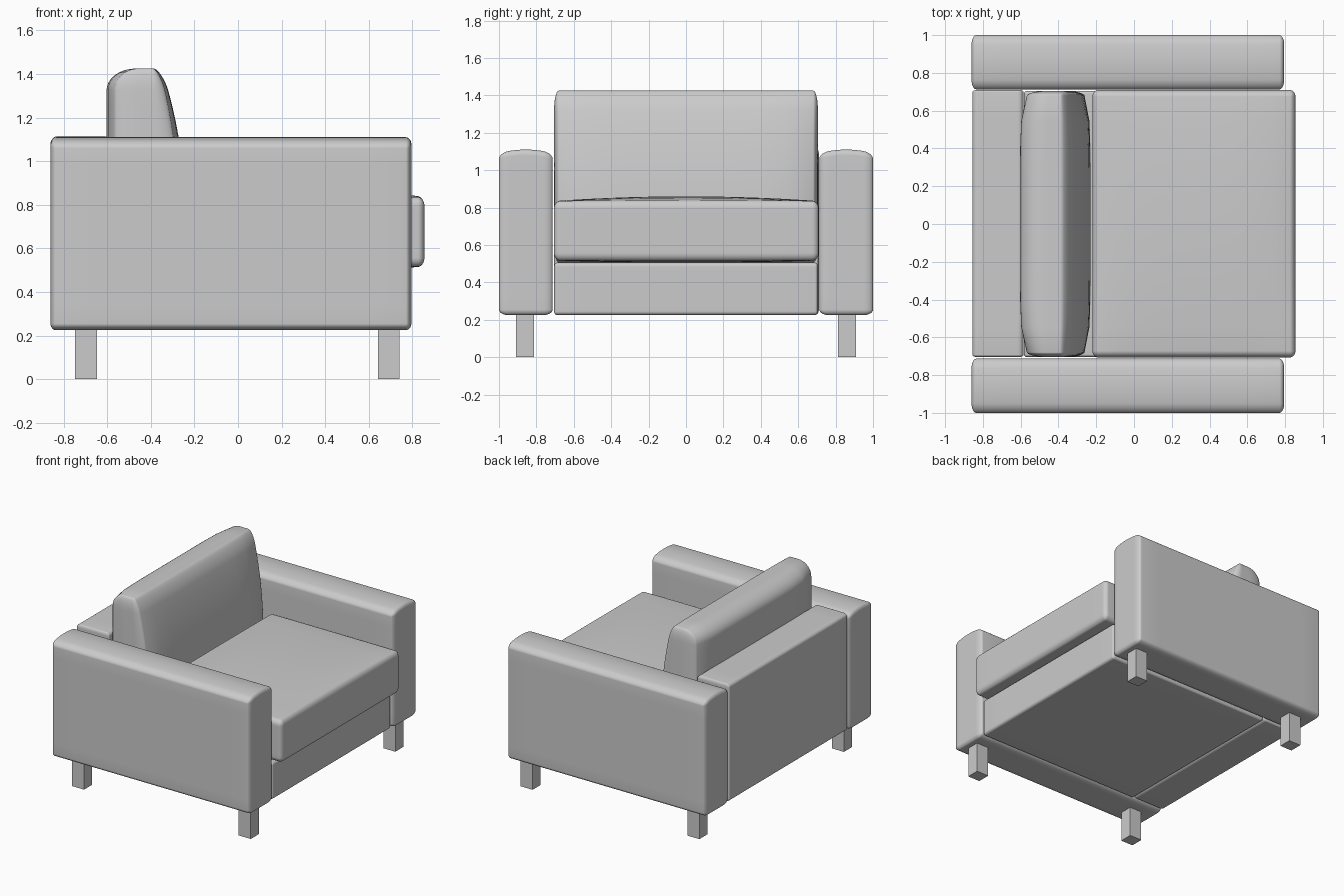
import bpy, bmesh, math
from mathutils import Vector

if "Cube" in bpy.data.objects:
    bpy.data.objects.remove(bpy.data.objects["Cube"])

C, M = 5, 10          # segments in each rounded corner / between corners
N = 2 * C + M


def make_object(name, bm, smooth):
    bmesh.ops.recalc_face_normals(bm, faces=bm.faces)
    me = bpy.data.meshes.new(name)
    bm.to_mesh(me)
    bm.free()
    ob = bpy.data.objects.new(name, me)
    bpy.context.collection.objects.link(ob)
    for p in me.polygons:
        p.use_smooth = smooth
    return ob


def split(i):
    """Grid index -> (inner position -1..1, corner direction -1..1)."""
    if i < C:
        return -1.0, -math.tan(math.pi / 4 * (C - i) / C)
    if i > C + M:
        return 1.0, math.tan(math.pi / 4 * (i - C - M) / C)
    return -1 + 2 * (i - C) / M, 0.0


def padded_box(name, lo, hi, r, deform=None):
    """Box with elliptical rounded edges; deform(point, uvw) shapes the padding."""
    lo, hi = Vector(lo), Vector(hi)
    mid, half = (lo + hi) / 2, (hi - lo) / 2
    bm = bmesh.new()
    bmesh.ops.create_cube(bm, size=1)
    bmesh.ops.subdivide_edges(bm, edges=bm.edges[:], cuts=N - 1, use_grid_fill=True)
    for v in bm.verts:
        pairs = [split(round((a + 0.5) * N)) for a in v.co]
        d = Vector([p[1] for p in pairs]).normalized()
        p = Vector([pairs[k][0] * (half[k] - r[k]) + d[k] * r[k] for k in range(3)])
        uvw = [p[k] / half[k] for k in range(3)]
        p += mid
        v.co = deform(p, uvw) if deform else p
    return make_object(name, bm, True)


def box(name, lo, hi):
    bm = bmesh.new()
    bmesh.ops.create_cube(bm, size=1)
    lo, hi = Vector(lo), Vector(hi)
    for v in bm.verts:
        v.co = (lo + hi) / 2 + v.co * (hi - lo)
    return make_object(name, bm, False)


# Padding shapes
def arm_crown(p, u):
    if u[2] > 0:
        p.z += 0.02 * (1 - u[1] ** 2) * u[2]
    return p


def seat_crown(p, u):
    bulge = (1 - u[0] ** 4) * (1 - u[1] ** 2)
    p.z += bulge * u[2] * (0.025 if u[2] > 0 else 0.012)
    return p


def back_cushion_shape(p, u):
    t = (u[2] + 1) / 2
    pivot, back = -0.405, -0.603
    front = -0.23 - 0.12 * t ** 2.5
    taper = 1 - 0.24 * u[1] ** 8
    p.x = pivot + taper * u[0] * ((front - pivot) if u[0] > 0 else (pivot - back))
    return p


# Arms and legs, mirrored left and right
for side, s in (("left", -1), ("right", 1)):
    y0, y1 = sorted((s * 0.713, s * 1.0))
    padded_box(f"{side}_arm", (-0.86, y0, 0.225), (0.795, y1, 1.09),
               (0.025, 0.05, 0.03), arm_crown)
    y0, y1 = sorted((s * 0.812, s * 0.908))
    for end, x in (("back", -0.697), ("front", 0.692)):
        box(f"{end}_{side}_leg", (x - 0.05, y0, 0), (x + 0.05, y1, 0.24))

# Frame
padded_box("back_frame", (-0.855, -0.705, 0.23), (-0.585, 0.71, 1.115), (0.03, 0.012, 0.025))
padded_box("seat_base", (-0.583, -0.705, 0.225), (0.78, 0.705, 0.505), (0.02, 0.015, 0.02))

# Cushions
padded_box("seat_cushion", (-0.22, -0.706, 0.517), (0.855, 0.709, 0.835),
           (0.03, 0.035, 0.04), seat_crown)
padded_box("back_cushion", (-0.6, -0.705, 0.505), (-0.23, 0.705, 1.425),
           (0.125, 0.025, 0.10), back_cushion_shape)
